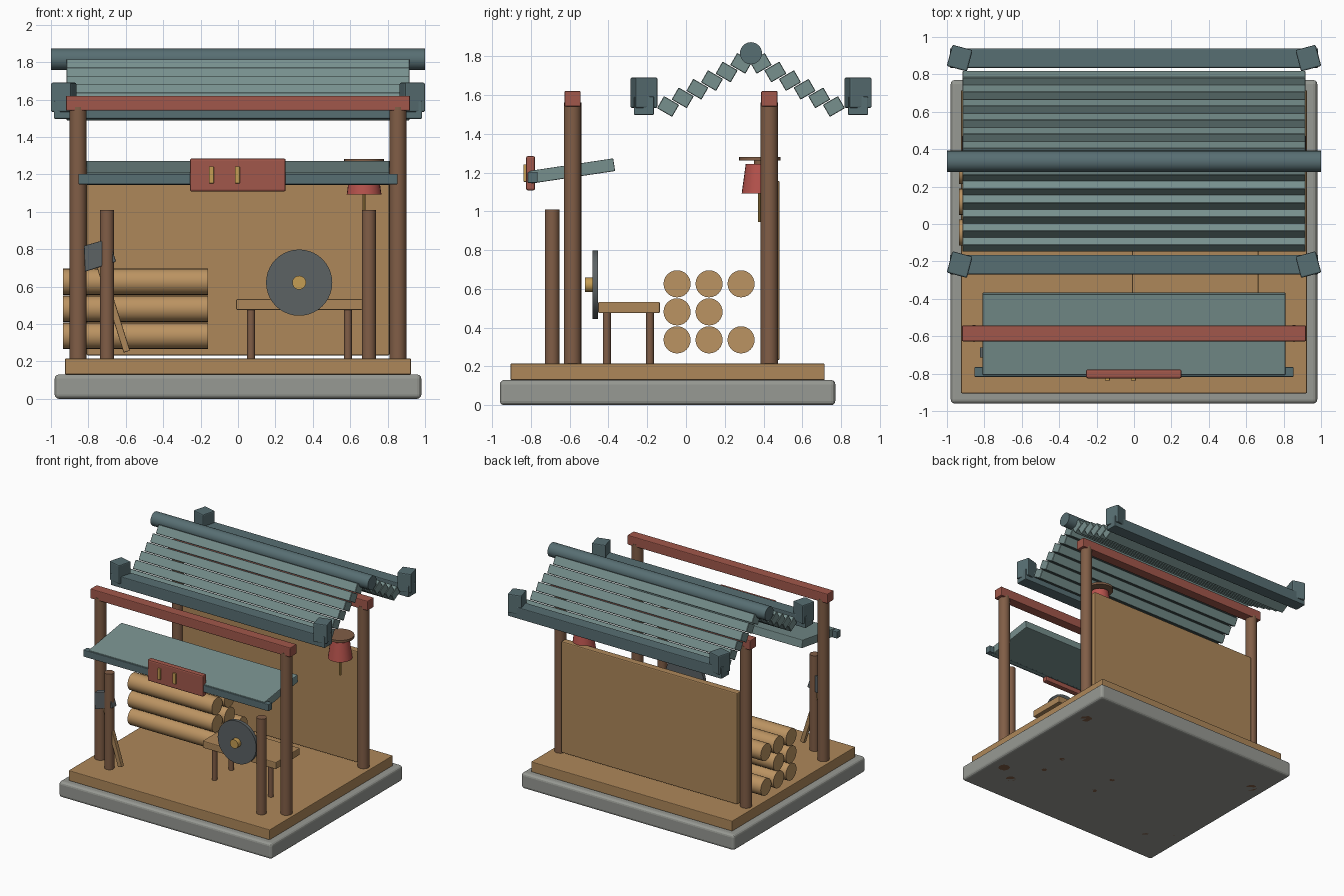
import bpy, bmesh, math
from mathutils import Vector

if "Cube" in bpy.data.objects:
    bpy.data.objects.remove(bpy.data.objects["Cube"])


def mat(name, r, g, b):
    m = bpy.data.materials.new(name)
    m.diffuse_color = (*[(c / 255) ** 2.2 for c in (r, g, b)], 1)
    m.use_nodes = True
    m.node_tree.nodes["Principled BSDF"].inputs["Base Color"].default_value = m.diffuse_color
    return m


STONE = mat("stone", 150, 152, 146)
WOOD = mat("light_wood", 172, 134, 90)
LOG = mat("log_wood", 186, 146, 98)
DARK = mat("dark_wood", 128, 94, 72)
RED = mat("red_paint", 160, 88, 76)
BELL = mat("bell_red", 182, 84, 78)
ROOF = mat("roof_tile", 118, 142, 140)
TRIM = mat("roof_trim", 88, 110, 114)
STEEL = mat("steel", 92, 98, 100)
GOLD = mat("gold", 196, 156, 84)


def finish(bm, name, m, bevel=0.0, segs=2, smooth=False):
    bmesh.ops.recalc_face_normals(bm, faces=bm.faces)
    me = bpy.data.meshes.new(name)
    bm.to_mesh(me)
    bm.free()
    me.materials.append(m)
    ob = bpy.data.objects.new(name, me)
    bpy.context.collection.objects.link(ob)
    if bevel:
        mod = ob.modifiers.new("soft_edges", "BEVEL")
        mod.width, mod.segments = bevel, segs
    if smooth:
        bpy.ops.object.select_all(action='DESELECT')
        ob.select_set(True)
        bpy.context.view_layer.objects.active = ob
        bpy.ops.object.shade_smooth_by_angle(angle=math.radians(35))
    return ob


def box(name, m, x, y, z, bevel=0.006, rot=(0, 0, 0), segs=2):
    """Box from (min, max) ranges, turned about its centre by degrees."""
    bm = bmesh.new()
    bmesh.ops.create_cube(bm, size=1)
    bmesh.ops.scale(bm, verts=bm.verts, vec=(x[1] - x[0], y[1] - y[0], z[1] - z[0]))
    ob = finish(bm, name, m, bevel, segs)
    ob.location = ((x[0] + x[1]) / 2, (y[0] + y[1]) / 2, (z[0] + z[1]) / 2)
    ob.rotation_euler = [math.radians(a) for a in rot]
    return ob


def rod(name, m, a, b, r, r2=None, sides=20):
    """Round bar from point a to point b."""
    a, b = Vector(a), Vector(b)
    bm = bmesh.new()
    bmesh.ops.create_cone(bm, cap_ends=True, segments=sides, radius1=r,
                          radius2=r if r2 is None else r2, depth=(b - a).length)
    ob = finish(bm, name, m, smooth=True)
    ob.location = (a + b) / 2
    ob.rotation_euler = (b - a).to_track_quat('Z', 'Y').to_euler()
    return ob


# base and floor
box("stone_base", STONE, (-.98, .98), (-.96, .77), (0, .13), .022, segs=3)
box("wood_floor", WOOD, (-.925, .925), (-.905, .715), (.13, .215), .005)

# posts and beams
for s, side in ((-1, "left"), (1, "right")):
    for y, where in ((-.585, "front"), (.43, "back")):
        rod(f"{where}_{side}_post", DARK, (s * .855, y, 0), (s * .855, y, 1.56), .045)
    rod(f"short_{side}_post", DARK, (s * .70, -.69, 0), (s * .70, -.69, 1.01), .038)
for y, where in ((-.585, "front"), (.43, "back")):
    box(f"{where}_beam", RED, (-.92, .92), (y - .042, y + .042), (1.54, 1.62))

# back wall
box("back_wall", WOOD, (-.81, .81), (.425, .483), (.232, 1.157), .008)

# main roof: stepped tile rows on both slopes around the ridge
RIDGE = .335
for s, side in ((-1, "front"), (1, "back")):
    for i in range(6):
        y, z = RIDGE + s * (.05 + .0755 * i), 1.763 - .0445 * i
        box(f"{side}_tile_row_{i + 1}", ROOF, (-.917, .917), (y - .045, y + .045),
            (z - .036, z + .036), .003, (s * 30, 0, 0), segs=1)
    ye = RIDGE + s * .552
    box(f"{side}_eave", TRIM, (-.985, .985), (ye - .052, ye + .052), (1.497, 1.592))
    for sx, end in ((-1, "left"), (1, "right")):
        xc = sx * .932
        box(f"{side}_{end}_eave_block", TRIM, (xc - .056, xc + .056),
            (ye - .059, ye + .059), (1.533, 1.69), .008, (0, 0, sx * 15))
rod("ridge_roll", TRIM, (-1, RIDGE, 1.815), (1, RIDGE, 1.815), .057, sides=24)

# front awning
box("awning", ROOF, (-.81, .81), (-.805, -.368), (1.175, 1.241), .005, (8.5, 0, 0))
box("awning_lip", TRIM, (-.853, .853), (-.817, -.765), (1.146, 1.203), .005)

# hanging sign with two plain strips
box("sign_board", RED, (-.257, .255), (-.825, -.778), (1.108, 1.285), .01)
for i, x in enumerate((-.142, -.003)):
    box(f"sign_strip_{i + 1}", GOLD, (x - .013, x + .013), (-.838, -.815), (1.152, 1.242), .003)

# stacked logs, one missing from the middle of the pile
for row in range(3):
    for col in range(3):
        if (row, col) != (1, 2):
            y, z = -.046 + .165 * col, .337 + .1445 * row
            rod(f"log_{row + 1}_{col + 1}", LOG, (-.935, y, z), (-.16, y, z), .07, sides=24)

# workbench
box("bench_top", WOOD, (-.01, .665), (-.453, -.135), (.475, .533))
for x in (.07, .588):
    for y in (-.408, -.186):
        rod("bench_leg", DARK, (x, y, 0), (x, y, .478), .021, sides=12)

# round blade and hub
rod("round_blade", STEEL, (.327, -.453, .621), (.327, -.481, .621), .177, sides=40)
rod("blade_hub", GOLD, (.327, -.47, .621), (.327, -.52, .621), .037)

# leaning axe
box("axe_handle", WOOD, (-.69, -.654), (-.705, -.67), (.24, .76), .005, (0, -17.4, 0))
bm = bmesh.new()
outline = [(-.824, .818), (-.69, .856), (-.652, .733), (-.818, .679)]
face = bm.faces.new([bm.verts.new((x, -.715, z)) for x, z in outline])
ext = bmesh.ops.extrude_face_region(bm, geom=[face])
bmesh.ops.translate(bm, vec=(0, .055, 0),
                    verts=[v for v in ext["geom"] if isinstance(v, bmesh.types.BMVert)])
finish(bm, "axe_head", STEEL, .005)

# hanging bell
BX, BY = .674, .38
rod("bell_cap", DARK, (BX, BY, 1.262), (BX, BY, 1.281), .107, sides=24)
rod("bell_neck", DARK, (BX, BY, 1.23), (BX, BY, 1.27), .03)
rod("bell_body", BELL, (BX, BY, 1.092), (BX, BY, 1.243), .093, .072, sides=24)
rod("bell_clapper", GOLD, (BX, BY, .945), (BX, BY, 1.1), .009, sides=10)
